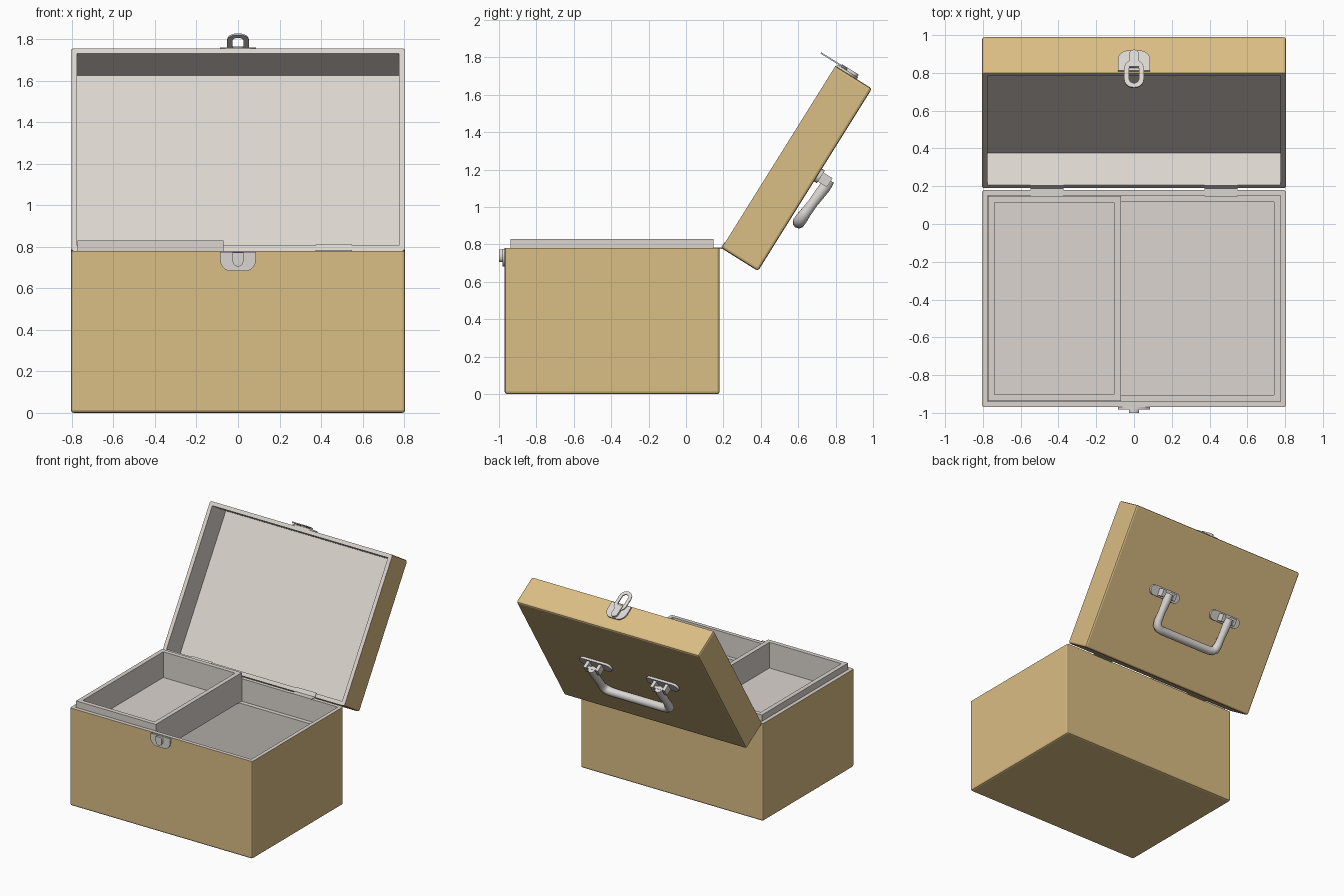
import bpy, bmesh, math
from mathutils import Matrix, Vector

if "Cube" in bpy.data.objects:
    bpy.data.objects.remove(bpy.data.objects["Cube"])


def material(name, rgb):
    m = bpy.data.materials.new(name)
    m.diffuse_color = (*rgb, 1)
    m.use_nodes = True
    m.node_tree.nodes["Principled BSDF"].inputs["Base Color"].default_value = m.diffuse_color
    return m


TAN = material("tan_cover", (0.70, 0.51, 0.23))
LINING = material("pale_lining", (0.71, 0.66, 0.62))
METAL = material("grey_metal", (0.70, 0.67, 0.64))

# Lid frame: local y runs from hinge to free edge, local z from outer face to opening
LID = Matrix.Translation((0, 0.385, 0.658)) @ Matrix.Rotation(math.radians(58), 4, 'X')
UPRIGHT = Matrix.Rotation(math.pi / 2, 4, 'X')
IDENTITY = Matrix()


def add(name, mesh, mats, matrix):
    ob = bpy.data.objects.new(name, mesh)
    bpy.context.collection.objects.link(ob)
    for m in mats:
        mesh.materials.append(m)
    ob.matrix_world = matrix
    return ob


def block_bm(lo, hi):
    bm = bmesh.new()
    bmesh.ops.create_cube(bm, size=1)
    lo, hi = Vector(lo), Vector(hi)
    for v in bm.verts:
        v.co = (lo + hi) / 2 + v.co * (hi - lo)
    return bm


def block(name, lo, hi, mat, matrix=IDENTITY):
    mesh = bpy.data.meshes.new(name)
    bm = block_bm(lo, hi)
    bm.to_mesh(mesh)
    bm.free()
    return add(name, mesh, [mat], matrix)


def tub(name, lo, hi, steps, mats, matrix=IDENTITY, bevel=0.0):
    """Open box; each step is (wall inset, depth), lined with the second material."""
    bm = block_bm(lo, hi)
    bm.normal_update()
    outer = [e for e in bm.edges if min(v.co.z for v in e.verts) < hi[2] - 1e-4]
    top = max(bm.faces, key=lambda f: f.calc_center_median().z)
    top.material_index = 1
    for wall, depth in steps:
        bmesh.ops.inset_region(bm, faces=[top], thickness=wall, use_even_offset=True)
        new = bmesh.ops.extrude_discrete_faces(bm, faces=[top])["faces"]
        top = new[0]
        bmesh.ops.translate(bm, verts=top.verts, vec=(0, 0, -depth))
    if bevel:
        bmesh.ops.bevel(bm, geom=outer, offset=bevel, segments=2, profile=0.5, affect='EDGES')
    mesh = bpy.data.meshes.new(name)
    bm.to_mesh(mesh)
    bm.free()
    return add(name, mesh, mats, matrix)


def from_curve(name, curve, mat, matrix):
    temp = bpy.data.objects.new(name, curve)
    bpy.context.collection.objects.link(temp)
    bpy.context.view_layer.update()
    deps = bpy.context.evaluated_depsgraph_get()
    mesh = bpy.data.meshes.new_from_object(temp.evaluated_get(deps))
    bpy.data.objects.remove(temp)
    mesh.materials.clear()
    return add(name, mesh, [mat], matrix)


def plate(name, outlines, thick, mat, matrix):
    """Flat plate; the second outline, if given, is a hole."""
    cu = bpy.data.curves.new(name, 'CURVE')
    cu.dimensions, cu.fill_mode, cu.extrude = '2D', 'BOTH', thick / 2
    for pts in outlines:
        sp = cu.splines.new('POLY')
        sp.points.add(len(pts) - 1)
        for p, (x, y) in zip(sp.points, pts):
            p.co = (x, y, 0, 1)
        sp.use_cyclic_u = True
    return from_curve(name, cu, mat, matrix)


def arc(cx, cy, r, a0, a1, n=10):
    return [(cx + r * math.cos(math.radians(a0 + (a1 - a0) * i / n)),
             cy + r * math.sin(math.radians(a0 + (a1 - a0) * i / n))) for i in range(n + 1)]


def slot(r, y0, y1):
    return arc(0, y0 + r, r, 180, 360) + arc(0, y1 - r, r, 0, 180)


def shield(w, y0, y1, r):
    return [(w, y1), (-w, y1)] + arc(-w + r, y0 + r, r, 180, 270, 6) + arc(w - r, y0 + r, r, 270, 360, 6)


def tongue(w, y0, y1):
    return arc(0, y0 + w, w, 180, 360) + [(w, y1), (-w, y1)]


# Case body with a ledge that carries the tray
tub("case_body", (-0.805, -0.97, 0), (0.805, 0.18, 0.78),
    [(0.03, 0.18), (0.034, 0.57)], [TAN, LINING], bevel=0.014)
tub("tray", (-0.774, -0.937, 0.602), (-0.07, 0.148, 0.83),
    [(0.035, 0.205)], [LINING, LINING])

# Open lid
tub("lid", (-0.805, 0, 0), (0.805, 1.15, 0.23), [(0.03, 0.2)], [TAN, LINING], LID, bevel=0.014)

# Hinge leaves on body rim and lid rim
for s in (-1, 1):
    x = 0.46 * s
    block("hinge_leaf_body", (x - 0.088, 0.145, 0.776), (x + 0.088, 0.192, 0.784), METAL)
    block("hinge_leaf_lid", (x - 0.088, 0, 0.226), (x + 0.088, 0.035, 0.234), METAL, LID)

# Catch plate and staple on the body front
front = lambda y: Matrix.Translation((0, y, 0)) @ UPRIGHT
plate("catch_plate", [shield(0.086, 0.682, 0.775, 0.055)], 0.012, METAL, front(-0.975))
plate("staple", [tongue(0.026, 0.705, 0.772)], 0.024, METAL, front(-0.988))

# Hasp on the free edge of the lid
edge = lambda y: LID @ Matrix.Translation((0, y, 0)) @ UPRIGHT
plate("hasp_plate", [shield(0.086, 0.095, 0.222, 0.06)], 0.012, METAL, edge(1.155))
plate("hasp_loop", [slot(0.052, 0.16, 0.333)[:11] + slot(0.052, 0.16, 0.333)[11:],
                    slot(0.026, 0.19, 0.305)], 0.008, METAL, edge(1.167))
plate("hasp_tongue", [tongue(0.026, 0.1, 0.205)], 0.016, METAL, edge(1.168))

# Handle mounts on the outer face of the lid
for s in (-1, 1):
    x = 0.295 * s
    r, h = 0.04, 0.1
    outline = arc(x + h, 0.605, r, -90, 90) + arc(x - h, 0.605, r, 90, 270)
    plate("handle_mount", [outline], 0.02, METAL, LID @ Matrix.Translation((0, 0, -0.008)))
    for side in (-1, 1):
        cx = x + 0.052 * side
        block("handle_bracket", (cx - 0.013, 0.575, -0.075), (cx + 0.013, 0.632, -0.01), METAL, LID)
    block("handle_pin", (x - 0.06, 0.593, -0.067), (x + 0.06, 0.617, -0.045), METAL, LID)

# Swinging handle: tapered arms and a rounded grip
half = [(0.295, 0.615, -0.066, 0.9), (0.295, 0.57, -0.066, 1.0), (0.295, 0.46, -0.056, 0.85),
        (0.295, 0.395, -0.05, 0.95), (0.285, 0.36, -0.048, 1.05), (0.262, 0.342, -0.047, 1.05),
        (0.225, 0.336, -0.047, 1.0)]
path = half + [(-x, y, z, r) for x, y, z, r in reversed(half)]
cu = bpy.data.curves.new("handle", 'CURVE')
cu.dimensions, cu.bevel_depth, cu.bevel_resolution, cu.use_fill_caps = '3D', 0.033, 3, True
sp = cu.splines.new('POLY')
sp.points.add(len(path) - 1)
for p, (x, y, z, r) in zip(sp.points, path):
    p.co, p.radius = (x, y, z, 1), r
handle = from_curve("handle", cu, METAL, LID)
bpy.context.view_layer.objects.active = handle
handle.select_set(True)
bpy.ops.object.shade_smooth_by_angle(angle=math.radians(40))
